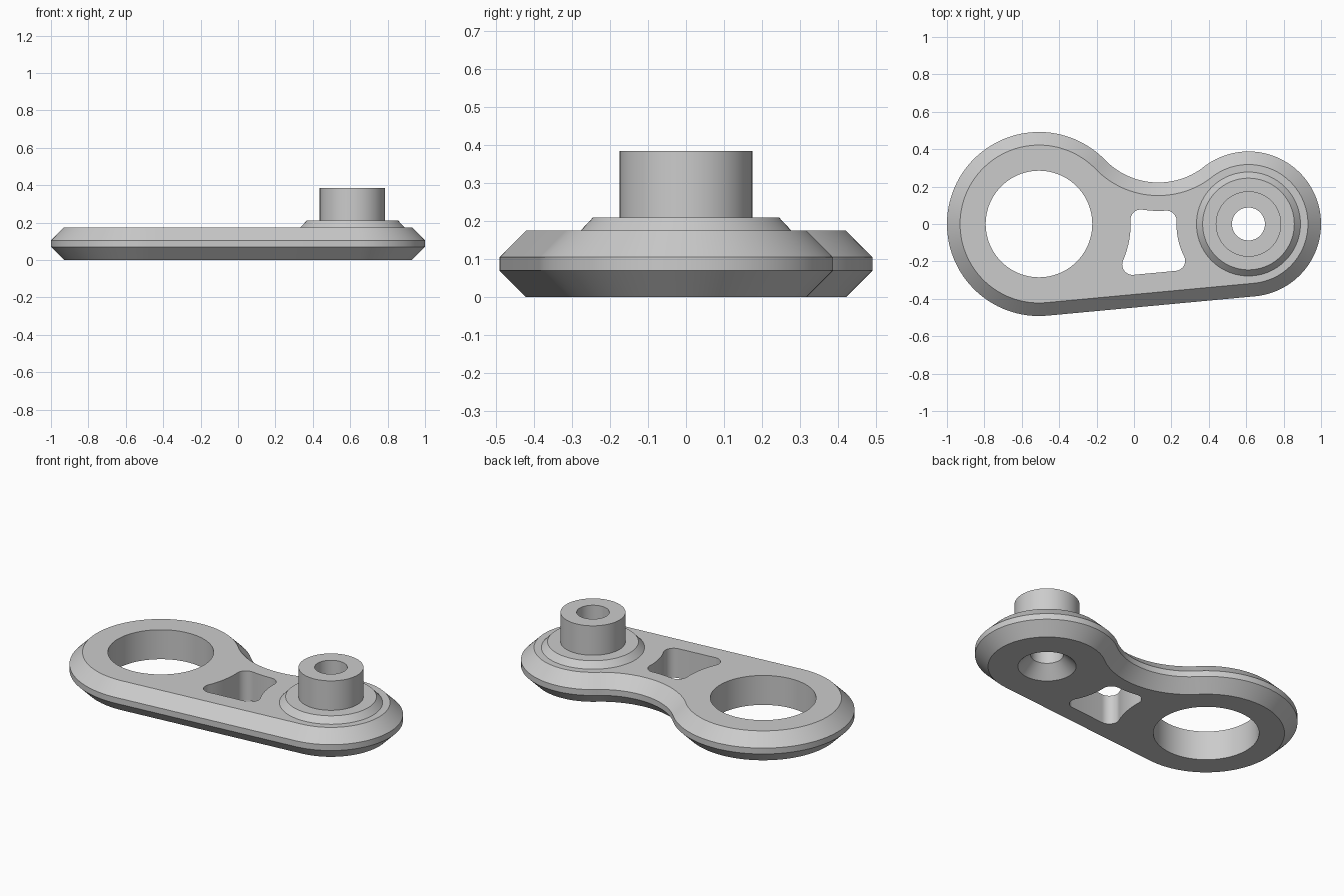
import bpy, bmesh, math
from mathutils import Vector

cube = bpy.data.objects.get("Cube")
if cube:
    bpy.data.objects.remove(cube, do_unlink=True)

grey = bpy.data.materials.new("plain grey")
grey.use_nodes = True
grey.diffuse_color = (0.6, 0.6, 0.6, 1)
grey.node_tree.nodes["Principled BSDF"].inputs["Base Color"].default_value = (0.6, 0.6, 0.6, 1)

# Centres and radii of the two ends and of the concave waist between them
BIG, SMALL, WAIST = Vector((-0.508, 0)), Vector((0.612, 0)), Vector((0.13, 0.619))
R_BIG, R_SMALL, R_WAIST = 0.492, 0.388, 0.397
TOP, BEVEL, SEGS = 0.175, 0.07, 96
EDGE = -math.pi / 2 + math.asin((R_BIG - R_SMALL) / (SMALL - BIG).length)


def heading(a, b):
    return math.atan2(b.y - a.y, b.x - a.x)


def arc(c, r, a0, a1, n, turn=1):
    """Points from angle a0 to a1, counter-clockwise for turn=1."""
    sweep = turn * ((turn * (a1 - a0)) % math.tau)
    return [c + r * Vector((math.cos(a0 + sweep * i / n), math.sin(a0 + sweep * i / n)))
            for i in range(n + 1)]


def tidy(points):
    """Drop the doubled points where arcs join."""
    return [p for i, p in enumerate(points) if (p - points[i - 1]).length > 0.004]


def circle(c, r):
    return arc(c, r, 0, math.tau - math.tau / SEGS, SEGS - 1)


def outline(inset):
    to_big, to_small = heading(BIG, WAIST), heading(SMALL, WAIST)
    return tidy(arc(BIG, R_BIG - inset, to_big, EDGE, 72)
                + arc(SMALL, R_SMALL - inset, EDGE, to_small, 60)
                + arc(WAIST, R_WAIST + inset, to_small + math.pi, to_big + math.pi, 28, -1))


def window():
    """Rounded opening whose sides follow the neighbouring arcs."""
    r = 0.055
    tl, tr = Vector((0.036, 0.022)), Vector((0.173, 0.0165))
    br, bl = Vector((0.2185, -0.196)), Vector((-0.008, -0.217))
    pts = arc(tl, r, heading(tl, WAIST), heading(tl, BIG), 10)
    pts += arc(BIG, 0.49, heading(BIG, tl), heading(BIG, bl), 10, -1)
    pts += arc(bl, r, heading(bl, BIG), EDGE, 10)
    pts += arc(br, r, EDGE, heading(br, SMALL), 10)
    pts += arc(SMALL, 0.385, heading(SMALL, br), heading(SMALL, tr), 10, -1)
    pts += arc(tr, r, heading(tr, SMALL), heading(tr, WAIST), 10)
    pts += arc(WAIST, 0.549, heading(WAIST, tr), heading(WAIST, tl), 8, -1)
    return tidy(pts)


def ring(bm, points, z):
    return [bm.verts.new((p.x, p.y, z)) for p in points]


def loft(bm, rings):
    for a, b in zip(rings, rings[1:]):
        for i in range(len(a)):
            bm.faces.new((a[i - 1], a[i], b[i], b[i - 1]))


def cap(bm, loops, up):
    """Flat face with holes."""
    edges = []
    for lp in loops:
        for i in range(len(lp)):
            edges.append(bm.edges.get((lp[i - 1], lp[i])) or bm.edges.new((lp[i - 1], lp[i])))
    bmesh.ops.triangle_fill(bm, use_beauty=True, use_dissolve=False,
                            edges=edges, normal=(0, 0, up))


def finish(bm, name):
    bmesh.ops.recalc_face_normals(bm, faces=bm.faces[:])
    mesh = bpy.data.meshes.new(name)
    bm.to_mesh(mesh)
    bm.free()
    mesh.materials.append(grey)
    ob = bpy.data.objects.new(name, mesh)
    bpy.context.collection.objects.link(ob)
    bpy.ops.object.select_all(action='DESELECT')
    ob.select_set(True)
    bpy.context.view_layer.objects.active = ob
    bpy.ops.object.shade_smooth_by_angle(angle=math.radians(25))


# Link plate: bevelled rim, large ring hole, window, seat for the boss
bm = bmesh.new()
rim = [ring(bm, outline(d), z) for d, z in
       ((BEVEL, 0), (0, BEVEL), (0, TOP - BEVEL), (BEVEL, TOP))]
eye = [ring(bm, circle(BIG, 0.285), z) for z in (0, TOP)]
opening = [ring(bm, window(), z) for z in (0, TOP)]
for rings in (rim, eye, opening):
    loft(bm, rings)
cap(bm, [rim[0], eye[0], opening[0], ring(bm, circle(SMALL, 0.157), 0)], -1)
cap(bm, [rim[-1], eye[1], opening[1], ring(bm, circle(SMALL, 0.278), TOP)], 1)
finish(bm, "link_plate")

# Pivot boss: sloped collar, post, bore and countersink underneath
bm = bmesh.new()
profile = ((0.278, TOP), (0.245, 0.21), (0.175, 0.21), (0.175, 0.385),
           (0.088, 0.385), (0.088, 0.07), (0.157, 0))
loft(bm, [ring(bm, circle(SMALL, r), z) for r, z in profile])
finish(bm, "pivot_boss")
